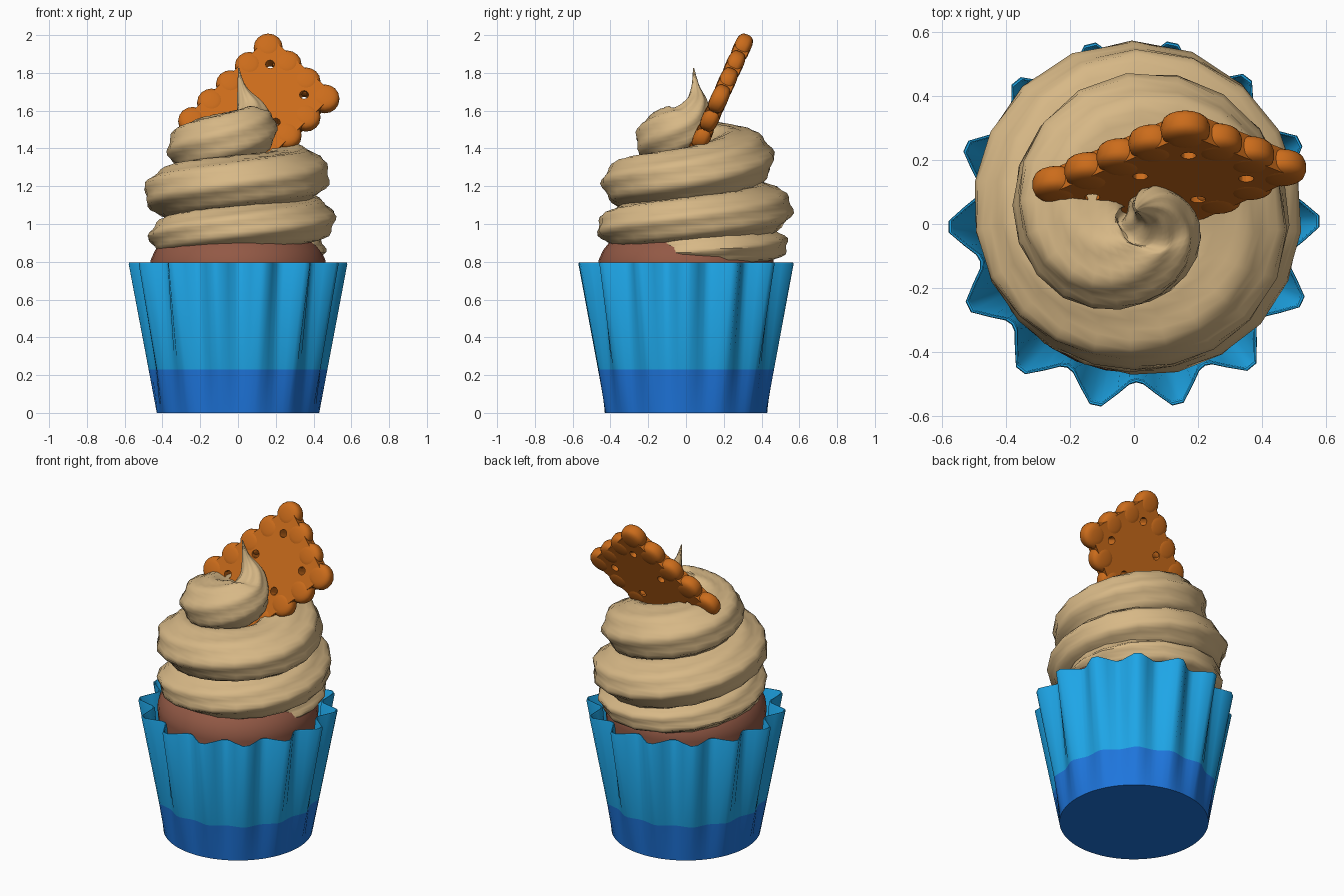
import bpy, bmesh, math
from mathutils import Vector, Matrix

if "Cube" in bpy.data.objects:
    bpy.data.objects.remove(bpy.data.objects["Cube"])


def material(name, rgb):
    m = bpy.data.materials.new(name)
    m.diffuse_color = (*rgb, 1)
    m.use_nodes = True
    m.node_tree.nodes["Principled BSDF"].inputs["Base Color"].default_value = m.diffuse_color
    return m


LIGHT = material("light_blue", (0.013, 0.38, 0.80))
DARK = material("dark_blue", (0.013, 0.18, 0.72))
CREAM = material("caramel_cream", (0.68, 0.48, 0.24))
BISCUIT = material("biscuit_orange", (0.60, 0.15, 0.011))
CAKE = material("cake_brown", (0.29, 0.10, 0.06))


def finish(bm, name, mats, angle=35):
    bmesh.ops.recalc_face_normals(bm, faces=bm.faces)
    me = bpy.data.meshes.new(name)
    bm.to_mesh(me)
    bm.free()
    ob = bpy.data.objects.new(name, me)
    bpy.context.collection.objects.link(ob)
    for m in mats:
        me.materials.append(m)
    bpy.ops.object.select_all(action='DESELECT')
    ob.select_set(True)
    bpy.context.view_layer.objects.active = ob
    bpy.ops.object.shade_smooth_by_angle(angle=math.radians(angle))
    return ob


def skin(rings):
    """Bridge successive closed rings of points and cap both ends."""
    bm = bmesh.new()
    rows = [[bm.verts.new(p) for p in r] for r in rings]
    n = len(rows[0])
    for a, b in zip(rows, rows[1:]):
        for i in range(n):
            j = (i + 1) % n
            bm.faces.new((a[i], a[j], b[j], b[i]))
    bm.faces.new(rows[0])
    bm.faces.new(rows[-1])
    return bm


# Fluted paper cup: round at the base, fourteen points at the rim
FLUTES = 14
SHAPE = [(-0.07, 0.58), (0.07, 0.58), (0.25, 0.535), (0.4, 0.502),
         (0.5, 0.495), (0.6, 0.502), (0.75, 0.535)]


def cup_ring(z, inset=0.0):
    pts, t = [], z / 0.795
    for f in range(FLUTES):
        for ph, r in SHAPE:
            a = (f + ph) * math.tau / FLUTES + 0.015
            rr = 0.43 + (r - 0.43) * t - inset
            pts.append((rr * math.cos(a), rr * math.sin(a), z))
    return pts


bm = skin([cup_ring(0), cup_ring(0.23), cup_ring(0.788), cup_ring(0.795, 0.004),
           cup_ring(0.795, 0.010), cup_ring(0.788, 0.014),
           cup_ring(0.23, 0.014), cup_ring(0.02, 0.014)])
for f in bm.faces:
    f.material_index = 1 if max(v.co.z for v in f.verts) < 0.24 else 0
finish(bm, "paper_cup", [LIGHT, DARK], 48)

# Cake with a domed top
PROFILE = [(0.395, 0.04), (0.43, 0.3), (0.465, 0.77), (0.462, 0.81), (0.44, 0.86),
           (0.40, 0.91), (0.34, 0.95), (0.2, 1.0), (0.02, 1.02)]
finish(skin([[(r * math.cos(i * math.tau / 32), r * math.sin(i * math.tau / 32), z)
              for i in range(32)] for r, z in PROFILE]), "cake", [CAKE], 50)

# Piped frosting: a ridged tube along a descending spiral
# (angle, path radius, height, half height, half width)
PATH = [(85, .04, 1.825, .003, .003), (68, .055, 1.72, .025, .025),
        (40, .08, 1.62, .075, .075), (0, .08, 1.525, .13, .125),
        (-90, .10, 1.46, .15, .16), (-180, .17, 1.41, .155, .20),
        (-270, .26, 1.35, .165, .215), (-360, .28, 1.255, .155, .215),
        (-450, .24, 1.215, .15, .215), (-540, .29, 1.17, .15, .215),
        (-630, .36, 1.08, .145, .215), (-720, .31, 1.02, .14, .215),
        (-810, .27, .98, .13, .21), (-900, .27, .935, .125, .21),
        (-990, .34, .89, .115, .21), (-1080, .28, .865, .10, .18),
        (-1110, .27, .86, .04, .08)]


def spline(k, t):
    p = [PATH[min(max(k + d, 0), len(PATH) - 1)] for d in (-1, 0, 1, 2)]
    return [0.5 * (2 * b + (c - a) * t + (2 * a - 5 * b + 4 * c - d) * t * t
                   + (3 * b - a - 3 * c + d) * t ** 3) for a, b, c, d in zip(*p)]


samples = [spline(k, s / 5) for k in range(len(PATH) - 1) for s in range(5)] + [list(PATH[-1])]
centres = [Vector((r * math.cos(math.radians(a)), r * math.sin(math.radians(a)), z))
           for a, r, z, h, w in samples]
rings = []
for i, (a, r, z, h, w) in enumerate(samples):
    tan = (centres[min(i + 1, len(centres) - 1)] - centres[max(i - 1, 0)]).normalized()
    out = Vector((math.cos(math.radians(a)), math.sin(math.radians(a)), 0))
    out = (out - tan * out.dot(tan)).normalized()
    up = tan.cross(out)
    if up.z < 0:
        up = -up
    ring = []
    for j in range(40):
        q = j * math.tau / 40
        lobe = 0.95 + 0.05 * math.cos(8 * (q - math.radians(a) * 0.3))
        ring.append(centres[i] + out * (w * lobe * math.cos(q)) + up * (h * lobe * math.sin(q)))
    rings.append(ring)
finish(skin(rings), "frosting_swirl", [CREAM], 45)

# Scalloped biscuit: plate with six holes, tilted back
TOP, SHORT, LONG = Vector((0.16, 0.58)), Vector((0.30, -0.295)), Vector((-0.40, -0.425))
TILT = Matrix.Translation((0, 0.06, 1.402)) @ Matrix.Rotation(math.radians(66), 4, 'X')


def on_biscuit(s, t):
    return TOP + SHORT * s + LONG * t


cu = bpy.data.curves.new("biscuit_outline", 'CURVE')
cu.dimensions, cu.fill_mode, cu.extrude = '2D', 'BOTH', 0.041


def add_loop(points):
    sp = cu.splines.new('POLY')
    sp.points.add(len(points) - 1)
    for pt, p in zip(sp.points, points):
        pt.co = (p[0], p[1], 0, 1)
    sp.use_cyclic_u = True


E = 0.07
add_loop([on_biscuit(*c) for c in ((-E, -E), (1 + E, -E), (1 + E, 1 + E), (-E, 1 + E))])
for s in (0.20, 0.80):
    for t in (0.125, 0.5, 0.875):
        c = on_biscuit(s, t)
        add_loop([c + 0.024 * Vector((math.cos(k * math.tau / 12), math.sin(k * math.tau / 12)))
                  for k in range(12)])
tmp = bpy.data.objects.new("biscuit_outline", cu)
bpy.context.collection.objects.link(tmp)
bpy.context.view_layer.update()
plate = bpy.data.meshes.new_from_object(tmp.evaluated_get(bpy.context.evaluated_depsgraph_get()))
bpy.data.objects.remove(tmp)
bm = bmesh.new()
bm.from_mesh(plate)
bmesh.ops.remove_doubles(bm, verts=bm.verts, dist=0.0005)
for f in bm.faces:
    f.material_index = 0
bmesh.ops.transform(bm, matrix=TILT, verts=bm.verts)
finish(bm, "biscuit_plate", [BISCUIT], 30)

# Rounded, flat-faced bumps around the biscuit edge
bm = bmesh.new()
for i in range(4):
    for j in range(5):
        if i in (0, 3) or j in (0, 4):
            c = on_biscuit(i / 3, j / 4)
            # flattened lens: rounded rim, gently domed faces
            new = bmesh.ops.create_uvsphere(bm, u_segments=16, v_segments=12, radius=1)["verts"]
            for v in new:
                z = math.copysign(abs(v.co.z) ** 0.8, v.co.z)
                k = (1 - min(1, abs(z)) ** 3) ** (1 / 3)
                rad = math.hypot(v.co.x, v.co.y)
                g = k / rad if rad > 1e-4 else 0
                v.co = TILT @ Vector((c.x + v.co.x * g * 0.077, c.y + v.co.y * g * 0.077, z * 0.046))
finish(bm, "biscuit_scallops", [BISCUIT], 60)
